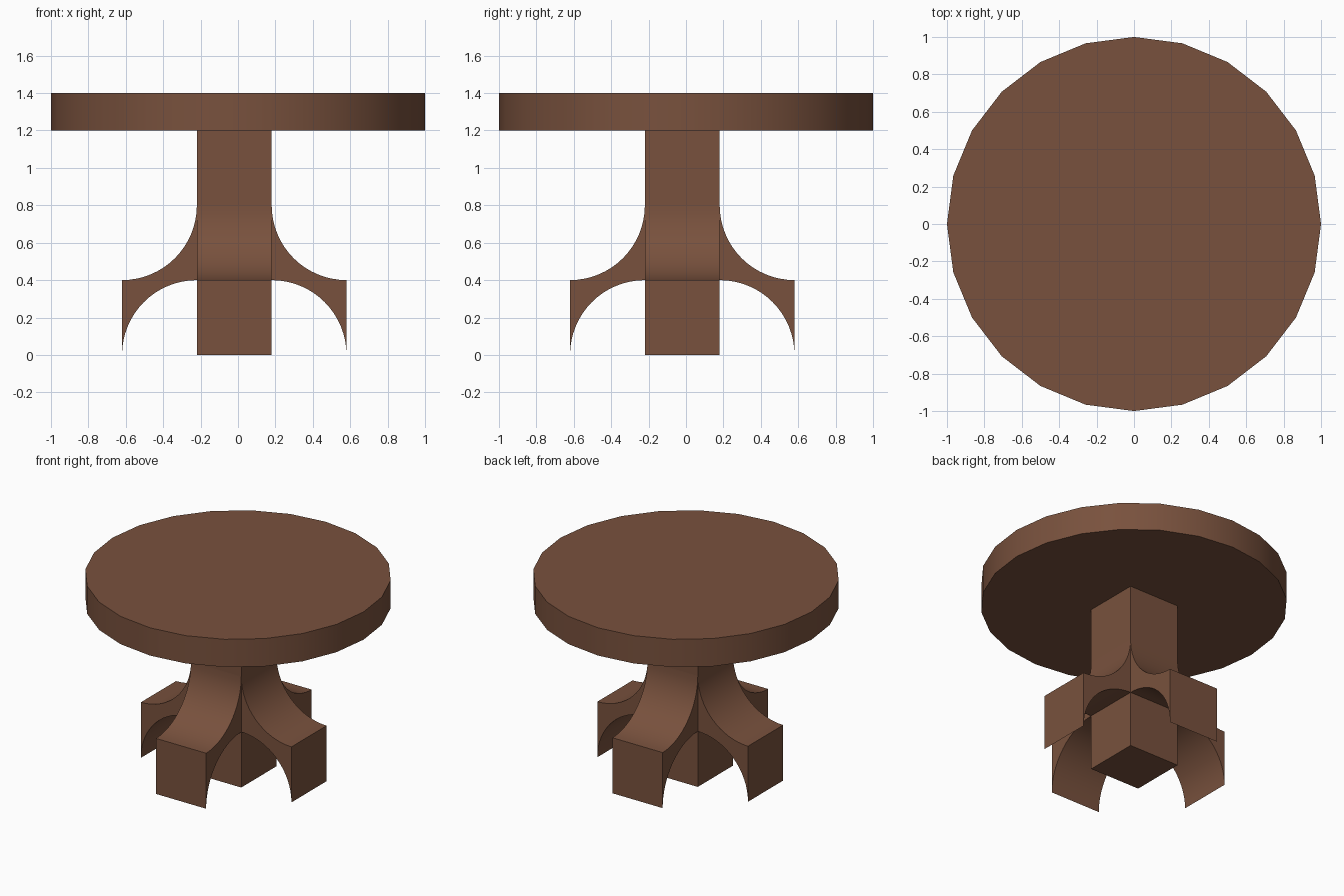
import bpy, bmesh, math
from mathutils import Matrix, Vector

if "Cube" in bpy.data.objects:
    bpy.data.objects.remove(bpy.data.objects["Cube"])

wood = bpy.data.materials.new("dark brown wood")
wood.diffuse_color = (0.19, 0.083, 0.047, 1)
wood.use_nodes = True
wood.node_tree.nodes["Principled BSDF"].inputs["Base Color"].default_value = wood.diffuse_color

C = -0.02      # pedestal is slightly off centre
H = 0.2        # half width of column and legs
R = 0.4        # radius of the leg curves
STEPS = 16


def finish(name, bm):
    bmesh.ops.recalc_face_normals(bm, faces=bm.faces)
    me = bpy.data.meshes.new(name)
    bm.to_mesh(me)
    bm.free()
    me.materials.append(wood)
    ob = bpy.data.objects.new(name, me)
    bpy.context.collection.objects.link(ob)
    bpy.ops.object.select_all(action='DESELECT')
    ob.select_set(True)
    bpy.context.view_layer.objects.active = ob
    bpy.ops.object.shade_smooth_by_angle(angle=math.radians(30))
    return ob


# round table top, 24 sides
bm = bmesh.new()
bmesh.ops.create_cone(bm, cap_ends=True, segments=24, radius1=1, radius2=1, depth=0.2,
                      matrix=Matrix.Translation((0, 0, 1.3)))
finish("table_top", bm)

# square column
bm = bmesh.new()
bmesh.ops.create_cube(bm, size=1, matrix=Matrix.Translation((C, C, 0.6))
                      @ Matrix.Diagonal((2 * H, 2 * H, 1.2, 1)))
finish("column", bm)


# curved leg: strips between the upper and lower quarter arcs
def leg(name, turn):
    bm = bmesh.new()
    xs = [H + R * math.sin(i / STEPS * math.pi / 2) for i in range(STEPS + 1)]
    rings = []
    for i in range(STEPS + 1):
        a = i / STEPS * math.pi / 2
        upper = (H + R - R * math.cos(a), 2 * R - R * math.sin(a))
        lower = (H + R * math.sin(a), R * math.cos(a))
        rings.append([bm.verts.new((x, y, z)) for x, z in (upper, lower) for y in (-H, H)])
    for (a, b, c, d), (e, f, g, h) in zip(rings, rings[1:]):
        for quad in ((a, b, f, e), (c, g, h, d), (a, e, g, c), (b, d, h, f)):
            bm.faces.new(quad)
    a, b, c, d = rings[-1]
    bm.faces.new((a, b, d, c))
    a, b, c, d = rings[0]
    bm.faces.new((a, b, d, c))
    bm.transform(Matrix.Translation((C, C, 0)) @ Matrix.Rotation(turn, 4, 'Z'))
    finish(name, bm)


for k, side in enumerate(("right", "back", "left", "front")):
    leg(side + "_leg", k * math.pi / 2)
